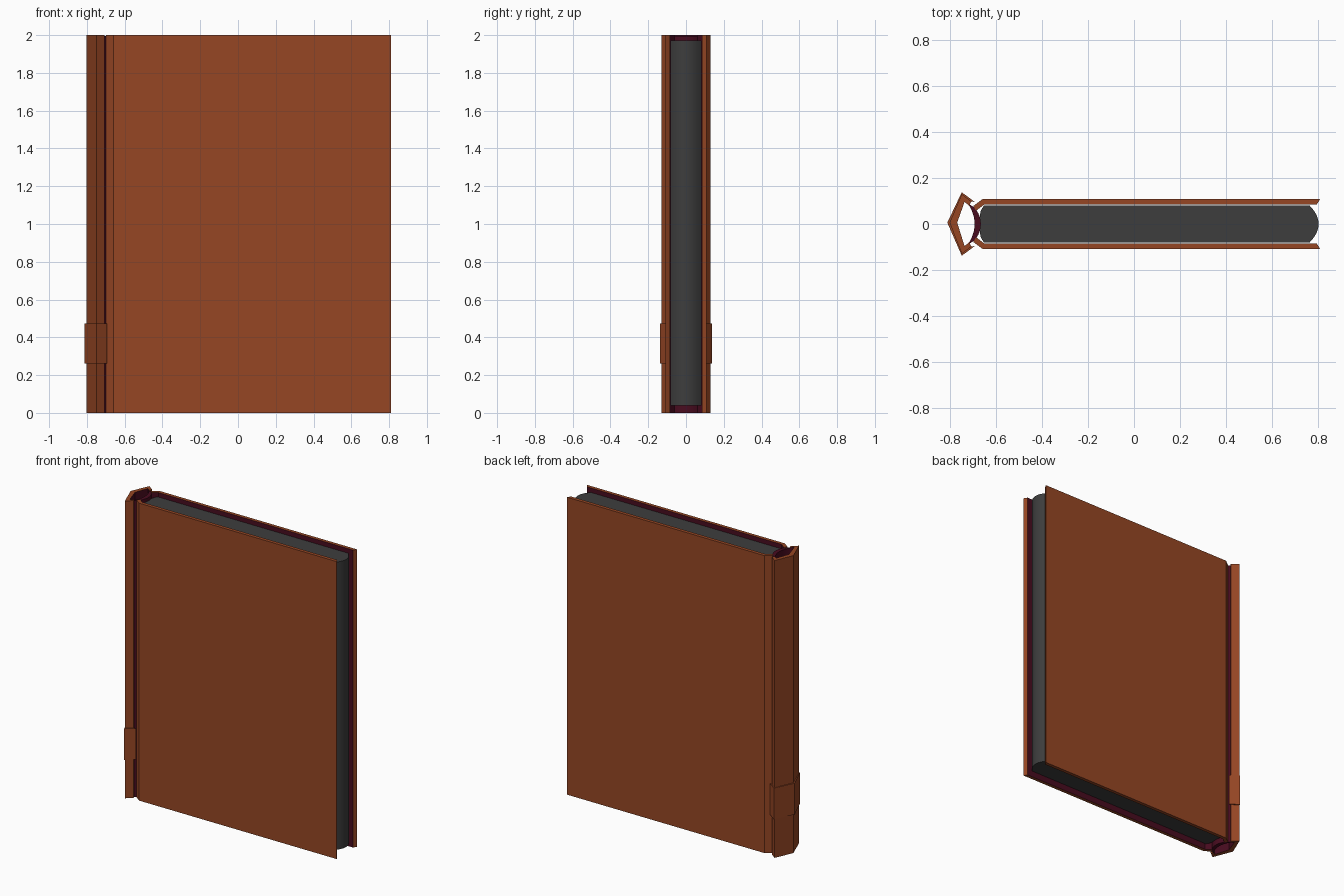
import bpy, bmesh, math

if "Cube" in bpy.data.objects:
    bpy.data.objects.remove(bpy.data.objects["Cube"])


def material(name, rgb):
    m = bpy.data.materials.new(name)
    m.diffuse_color = (*rgb, 1)
    m.use_nodes = True
    m.node_tree.nodes["Principled BSDF"].inputs["Base Color"].default_value = m.diffuse_color
    return m


leather = material("brown leather", (0.305, 0.061, 0.0176))
lining = material("maroon lining", (0.066, 0.0035, 0.014))
paper = material("charcoal pages", (0.047, 0.047, 0.047))


def strip(name, outer, inner, z0, z1, mats):
    """Bent board with thickness: outer and inner profile lines, raised from z0 to z1.
    Inner faces take the second material if there is one."""
    bm = bmesh.new()
    cols = [[[bm.verts.new((x, y, z)) for x, y in line] for z in (z0, z1)]
            for line in (outer, inner)]
    (ob, ot), (ib, it) = cols
    n = len(outer)
    for i in range(n - 1):
        bm.faces.new((ob[i], ob[i + 1], ot[i + 1], ot[i]))
        f = bm.faces.new((ib[i], it[i], it[i + 1], ib[i + 1]))
        f.material_index = len(mats) - 1
        for o, k in ((ob, ib), (ot, it)):
            bm.faces.new((o[i], k[i], k[i + 1], o[i + 1]))
    for i in (0, n - 1):
        bm.faces.new((ob[i], ot[i], it[i], ib[i]))
    bmesh.ops.recalc_face_normals(bm, faces=bm.faces)
    me = bpy.data.meshes.new(name)
    bm.to_mesh(me)
    bm.free()
    for m in mats:
        me.materials.append(m)
    ob = bpy.data.objects.new(name, me)
    bpy.context.collection.objects.link(ob)
    return ob


def smooth(ob):
    bpy.ops.object.select_all(action='DESELECT')
    ob.select_set(True)
    bpy.context.view_layer.objects.active = ob
    bpy.ops.object.shade_smooth_by_angle(angle=math.radians(30))


# Front and back covers, bent inward at the hinge
for name, s in (("front_cover", -1), ("back_cover", 1)):
    outer = [(0.81, 0.108), (-0.66, 0.108), (-0.70, 0.078)]
    inner = [(0.796, 0.085), (-0.652, 0.085), (-0.688, 0.058)]
    strip(name, [(x, y * s) for x, y in outer], [(x, y * s) for x, y in inner],
          0, 2, [leather, lining])

# Angular spine with open hollow behind it
spine_out = [(-0.708, 0.098), (-0.75, 0.13), (-0.803, 0.006), (-0.75, -0.13), (-0.708, -0.098)]
spine_in = [(-0.718, 0.08), (-0.738, 0.096), (-0.770, 0.006), (-0.738, -0.096), (-0.718, -0.08)]
strip("spine", spine_out, spine_in, 0, 2, [leather, lining])

# Raised band around the spine
band_out = [(-0.693, 0.096), (-0.75, 0.138), (-0.813, 0.006), (-0.75, -0.138), (-0.693, -0.096)]
strip("spine_band", band_out, spine_out, 0.262, 0.472, [leather])

# Curved lining behind the pages
N = 12
ts = [-1 + 2 * i / N for i in range(N + 1)]
smooth(strip("page_backing",
             [(-0.694 - 0.03 * t * t, 0.09 * t) for t in ts],
             [(-0.667 - 0.025 * t * t, 0.07 * t) for t in ts], 0.0, 1.995, [lining]))

# Page block with rounded fore edge
smooth(strip("page_block",
             [(0.804 - 0.04 * t * t, 0.081 * t) for t in ts],
             [(-0.672 + 0.02 * t ** 4, 0.081 * t) for t in ts], 0.038, 1.972, [paper]))
